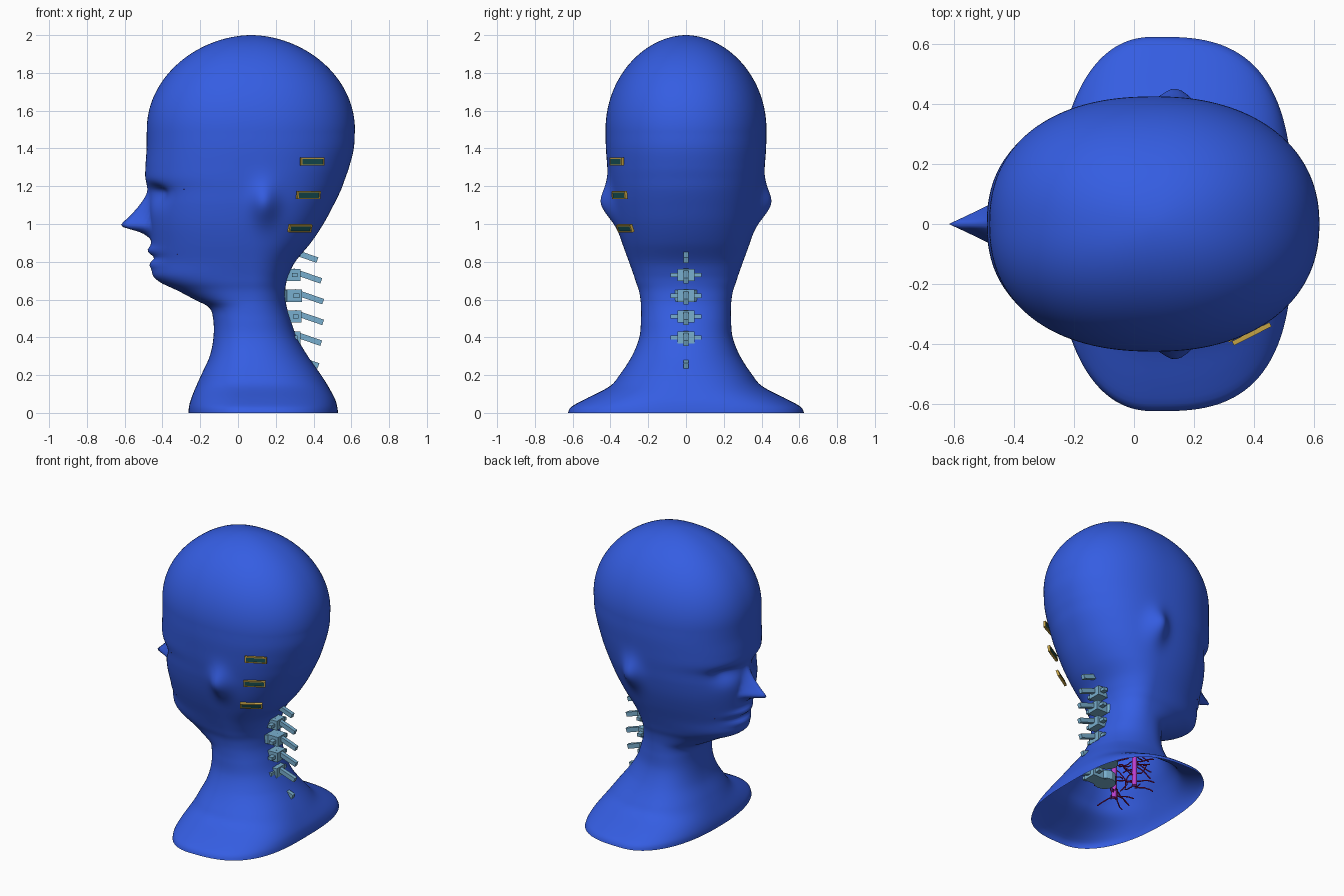
import bpy, bmesh, math, random
from mathutils import Vector, Matrix

if "Cube" in bpy.data.objects:
    bpy.data.objects.remove(bpy.data.objects["Cube"])

random.seed(4)


def material(name, rgb):
    m = bpy.data.materials.new(name)
    m.diffuse_color = (*rgb, 1)
    m.use_nodes = True
    m.node_tree.nodes["Principled BSDF"].inputs["Base Color"].default_value = m.diffuse_color
    return m


BLUE = material("blue skin", (0.035, 0.11, 0.76))
BONE = material("pale blue bone", (0.19, 0.43, 0.62))
GOLD = material("gold frame", (0.55, 0.36, 0.06))
TEAL = material("dark teal", (0.008, 0.08, 0.09))
CRIMSON = material("dark crimson", (0.25, 0.005, 0.08))
PURPLE = material("purple", (0.5, 0.05, 0.62))


def finish(bm, name, mats, smooth=False):
    bmesh.ops.recalc_face_normals(bm, faces=bm.faces)
    me = bpy.data.meshes.new(name)
    bm.to_mesh(me)
    bm.free()
    ob = bpy.data.objects.new(name, me)
    bpy.context.collection.objects.link(ob)
    for m in mats:
        me.materials.append(m)
    if smooth:
        for p in me.polygons:
            p.use_smooth = True
    return ob


def box(bm, center, size, rot=Matrix.Identity(4), mat=0):
    m = Matrix.Translation(center) @ rot @ Matrix.Diagonal((*size, 1))
    r = bmesh.ops.create_cube(bm, size=1, matrix=m)
    for f in {f for v in r["verts"] for f in v.link_faces}:
        f.material_index = mat


def bump(v, s):
    return math.exp(-(v / s) ** 2)


def interp(table, z):
    """Smooth interpolation of rows (z, values...)."""
    n = len(table)
    i = max(k for k in range(n - 1) if table[k][0] <= z or k == 0)
    a, b = table[i], table[i + 1]
    p, q = table[max(i - 1, 0)], table[min(i + 2, n - 1)]
    h = b[0] - a[0]
    t = (z - a[0]) / h
    out = []
    for c in range(1, len(a)):
        m0 = (b[c] - p[c]) / (b[0] - p[0]) * h
        m1 = (q[c] - a[c]) / (q[0] - a[0]) * h
        out.append((2*t**3 - 3*t**2 + 1) * a[c] + (t**3 - 2*t*t + t) * m0
                   + (3*t*t - 2*t**3) * b[c] + (t**3 - t*t) * m1)
    return out


# head and neck outline: height, face x, back x, half width
BODY = [(0, -.262, .53, .625), (.03, -.26, .526, .61), (.07, -.25, .515, .54),
        (.14, -.222, .478, .405), (.2, -.195, .44, .352), (.3, -.15, .37, .287),
        (.4, -.13, .312, .247), (.5, -.132, .276, .238), (.56, -.155, .258, .238),
        (.6, -.23, .252, .241), (.65, -.325, .25, .25), (.69, -.41, .256, .264),
        (.73, -.452, .268, .277), (.8, -.452, .303, .302), (.9, -.46, .385, .338),
        (1.0, -.468, .452, .368), (1.1, -.472, .506, .39), (1.18, -.474, .545, .402),
        (1.24, -.49, .567, .41), (1.3, -.49, .588, .416), (1.4, -.484, .613, .424),
        (1.5, -.483, .619, .426)]
# nose ridge: height, projection, half width
NOSE = [(.92, 0, .05), (.955, .05, .075), (.985, .145, .08), (1.0, .148, .078),
        (1.04, .105, .066), (1.1, .05, .05), (1.16, .013, .04), (1.22, 0, .04)]
XC = 0.07


def skin_point(z, ang):
    s = 1
    if z > 1.5:
        s = max(0, 1 - ((z - 1.5) / .5) ** 2) ** .53
    x0, x1, hy = interp(BODY, min(z, 1.5))
    c, sn = math.cos(ang), math.sin(ang)
    if c > 0:
        n = 2.2 + .7 * max(0, 1 - z / .3)
    else:
        n = 2.3 - .25 * bump(z - .75, .2)
    r = s / (abs(c) ** n + abs(sn) ** n) ** (1 / n)
    x = XC + c * r * ((x1 - XC) if c > 0 else (XC - x0))
    y = sn * r * hy
    if c < 0:
        # nose, eye sockets, lips
        if NOSE[0][0] < z < NOSE[-1][0]:
            h, w = interp(NOSE, z)
            x -= max(0, h) * max(0, 1 - abs(y) / w) ** 1.15
        x += .05 * bump(abs(y) - .17, .085) * bump(z - 1.17, .035 if z > 1.17 else .07)
        lip = bump(y, .11)
        x -= lip * (.022 * bump(z - .86, .022) + .016 * bump(z - .785, .02))
        x += lip * .012 * bump(z - .822, .012)
    # ears
    ear = .062 * bump(x - .14, .07) * bump(z - 1.11, .1)
    y += math.copysign(ear, y) if abs(y) > .2 else 0
    return Vector((x, y, z))


# hollow head, open underneath
bm = bmesh.new()
N = 160
levels = [1.5 * i / 125 for i in range(126)]
levels += [1.5 + .5 * math.sin(math.pi / 2 * i / 36) for i in range(1, 36)]
rings = [[bm.verts.new(skin_point(z, 2 * math.pi * k / N)) for k in range(N)] for z in levels]
for a, b in zip(rings, rings[1:]):
    for k in range(N):
        j = (k + 1) % N
        bm.faces.new((a[k], a[j], b[j], b[k]))
top = bm.verts.new((XC, 0, 2))
for k in range(N):
    bm.faces.new((rings[-1][k], rings[-1][(k + 1) % N], top))
finish(bm, "head_shell", [BLUE], smooth=True)

# vertebrae: height, back of body x, tip of spine x
for i, (z, xb, tip) in enumerate([(.13, .37, .46), (.28, .35, .425), (.40, .33, .44), (.51, .335, .45),
                                  (.62, .34, .45), (.73, .33, .44), (.84, .28, .42)]):
    bm = bmesh.new()
    bmesh.ops.create_cone(bm, cap_ends=True, segments=12, radius1=.07, radius2=.07, depth=.06,
                          matrix=Matrix.Translation((xb - .13, 0, z)))
    box(bm, (xb - .05, 0, z), (.1, .09, .064))
    box(bm, (xb - .03, 0, z), (.03, .164, .022))
    tilt = Matrix.Rotation(math.radians(19), 4, "Y")
    box(bm, (tip - .075, 0, z - .005), (.16, .026, .03), tilt)
    finish(bm, f"vertebra_{i + 1}", [BONE])

# framed plates on one side: centre, turn about z, lean
for i, (x, y, z, turn, lean) in enumerate([(.393, -.367, 1.33, 27, 0), (.373, -.352, 1.153, 30, 6),
                                           (.328, -.322, .977, 32, 20)]):
    rot = Matrix.Rotation(math.radians(turn), 4, "Z") @ Matrix.Rotation(math.radians(lean), 4, "X")
    bm = bmesh.new()
    for s in (-1, 1):
        box(bm, Vector((x, y, z)) + rot @ Vector((0, 0, s * .0175)), (.14, .016, .007), rot)
        box(bm, Vector((x, y, z)) + rot @ Vector((s * .066, 0, 0)), (.008, .016, .035), rot)
    box(bm, (x, y, z), (.126, .01, .03), rot, 1)
    finish(bm, f"side_plate_{i + 1}", [GOLD, TEAL])


def tubes(name, paths, radius, mat):
    cu = bpy.data.curves.new(name, "CURVE")
    cu.dimensions = "3D"
    cu.bevel_depth = radius
    cu.bevel_resolution = 1
    cu.use_fill_caps = True
    for pts in paths:
        sp = cu.splines.new("POLY")
        sp.points.add(len(pts) - 1)
        for p, co in zip(sp.points, pts):
            p.co = (*co, 1)
    cu.materials.append(mat)
    bpy.context.collection.objects.link(bpy.data.objects.new(name, cu))


# main vessels up the neck
tubes("neck_vessels", [[(.08, s * .1, .1), (.08, s * .1, .4), (.06, s * .11, .75)] for s in (-1, 1)],
      .018, PURPLE)

# fine branching vessels inside the neck
paths = []
for i in range(44):
    p = Vector((.08, random.choice((-.1, .1)), random.uniform(.08, .4)))
    a = random.uniform(0, 2 * math.pi)
    d = Vector((math.cos(a), math.sin(a), random.uniform(-.5, .3)))
    path = [p.copy()]
    for k in range(6):
        d += Vector([random.uniform(-.5, .5) for _ in range(3)])
        p = p + d.normalized() * .022
        p.z = max(p.z, .012)
        path.append(p.copy())
    paths.append(path)
tubes("fine_vessels", paths, .004, CRIMSON)

# small vessel tips showing through the face
tips = []
for ang, z in ((2 * math.pi - 2.25, 1.18), (2 * math.pi - 2.4, .835), (2.5, .84)):
    s = skin_point(z, ang)
    tips.append([s * .96 + Vector((0, 0, z * .04)), s + Vector((0, 0, .008))])
tubes("vessel_tips", tips, .005, CRIMSON)
